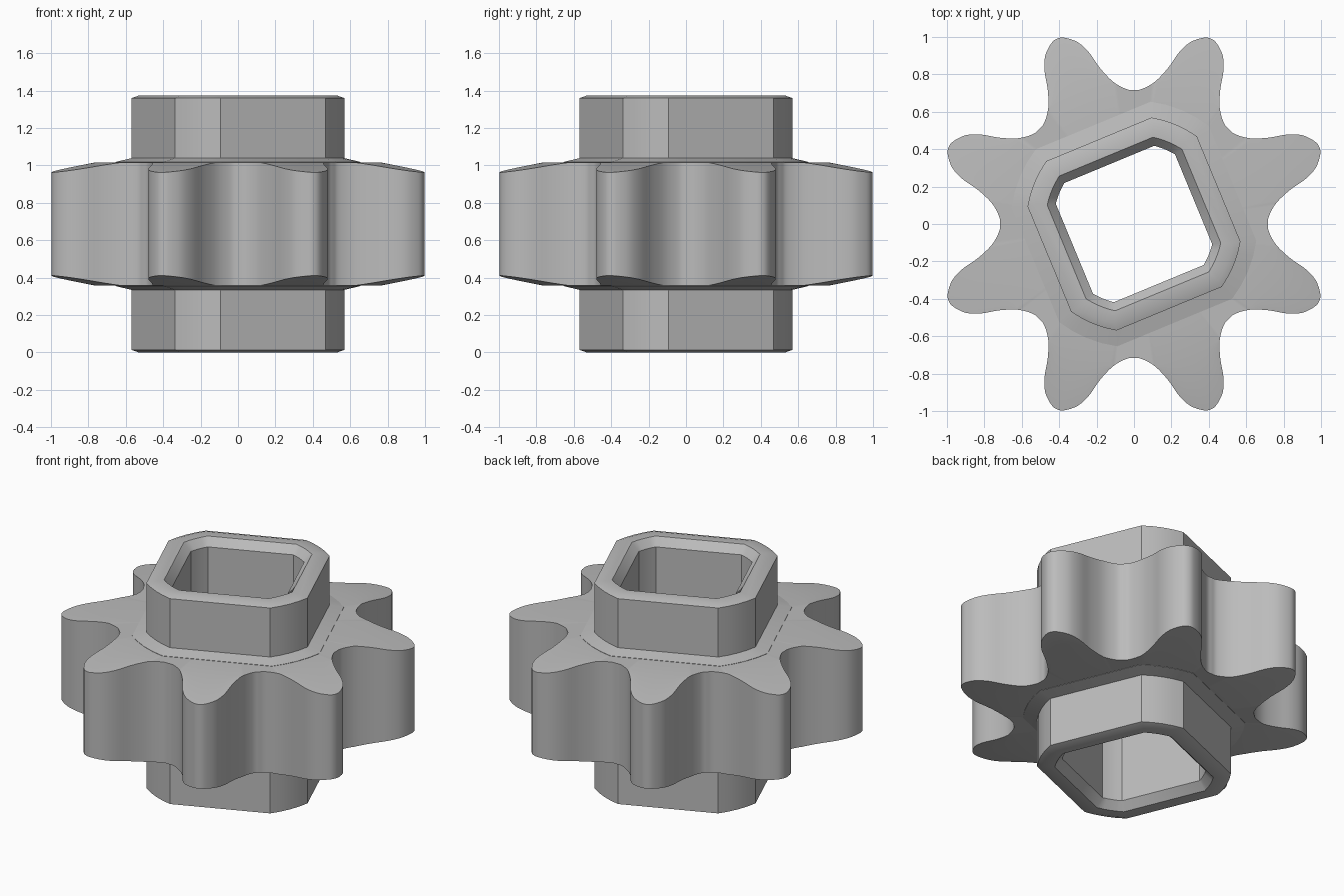
import bpy, bmesh
from math import acos, atan2, hypot, cos, sin, pi, radians

cube = bpy.data.objects.get("Cube")
if cube:
    bpy.data.objects.remove(cube, do_unlink=True)

HEIGHT = 1.374
TURN = pi / 8          # teeth and square bore share this angle

steel = bpy.data.materials.new("grey_steel")
steel.use_nodes = True
colour = (0.5, 0.5, 0.5, 1)
steel.diffuse_color = colour
steel.node_tree.nodes["Principled BSDF"].inputs["Base Color"].default_value = colour


def clipped_square(half, radius, z, steps=4):
    """Square whose corners are trimmed by a circle."""
    a = acos(half / radius)
    pts = []
    for side in range(4):
        start = TURN + side * pi / 2 + a
        for i in range(steps + 1):
            t = start + (pi / 2 - 2 * a) * i / steps
            pts.append((radius * cos(t), radius * sin(t), z))
    return pts


def loft(name, rings):
    """Join matching rings into a closed tube and shade it."""
    bm = bmesh.new()
    loops = [[bm.verts.new(p) for p in ring] for ring in rings]
    n = len(loops[0])
    for a, b in zip(loops, loops[1:] + loops[:1]):
        for i in range(n):
            j = (i + 1) % n
            bm.faces.new((a[i], a[j], b[j], b[i]))
    bmesh.ops.remove_doubles(bm, verts=bm.verts, dist=1e-5)
    bmesh.ops.recalc_face_normals(bm, faces=bm.faces)
    mesh = bpy.data.meshes.new(name)
    bm.to_mesh(mesh)
    bm.free()
    mesh.materials.append(steel)
    obj = bpy.data.objects.new(name, mesh)
    bpy.context.collection.objects.link(obj)
    bpy.ops.object.select_all(action='DESELECT')
    obj.select_set(True)
    bpy.context.view_layer.objects.active = obj
    bpy.ops.object.shade_smooth_by_angle(angle=radians(31))
    return obj


# Hub with chamfered rims, flared collars and a through bore: half side, radius, z
lower = [(0.345, 0.432, 0.05), (0.39, 0.475, 0), (0.45, 0.54, 0),
         (0.49, 0.577, 0.014), (0.49, 0.577, 0.335), (0.57, 0.66, 0.355)]
upper = [(h, r, HEIGHT - z) for h, r, z in reversed(lower)]
loft("hub", [clipped_square(*p) for p in lower + upper])

# Half tooth: distance along its axis, distance across
half_tooth = [(1.073, 0), (1.061, 0.04), (1.013, 0.094), (0.942, 0.128),
              (0.841, 0.151), (0.747, 0.187), (0.683, 0.237)]
valley = (0.717 * cos(TURN), 0.717 * sin(TURN))
tooth = [(a, -b) for a, b in reversed(half_tooth[1:])] + half_tooth + [valley]
control = []
for k in range(8):
    t = TURN + k * pi / 4
    control += [(a * cos(t) - b * sin(t), a * sin(t) + b * cos(t)) for a, b in tooth]


def smooth_loop(pts, steps=4):
    """Closed Catmull-Rom curve through the points."""
    n = len(pts)
    out = []
    for i in range(n):
        p0, p1, p2, p3 = (pts[(i + d) % n] for d in (-1, 0, 1, 2))
        for s in range(steps):
            t = s / steps
            out.append(tuple(
                b + 0.5 * t * (c - a + t * (2 * a - 5 * b + 4 * c - d
                                            + t * (3 * (b - c) + d - a)))
                for a, b, c, d in zip(p0, p1, p2, p3)))
    return out


# Toothed wheel: flat faces inside, tooth ends tapered outside the bevel circle
BEVEL, TOP, SLOPE = 0.77, 1.017, 0.178
polar = [(hypot(x, y), atan2(y, x)) for x, y in smooth_loop(control)]


def ring(limit, flip):
    pts = []
    for r, t in polar:
        r = min(r, limit)
        z = TOP - max(0, r - BEVEL) * SLOPE
        pts.append((r * cos(t), r * sin(t), HEIGHT - z if flip else z))
    return pts


loft("toothed_wheel", [ring(0.45, False), ring(BEVEL, False), ring(2, False),
                       ring(2, True), ring(BEVEL, True), ring(0.45, True)])
